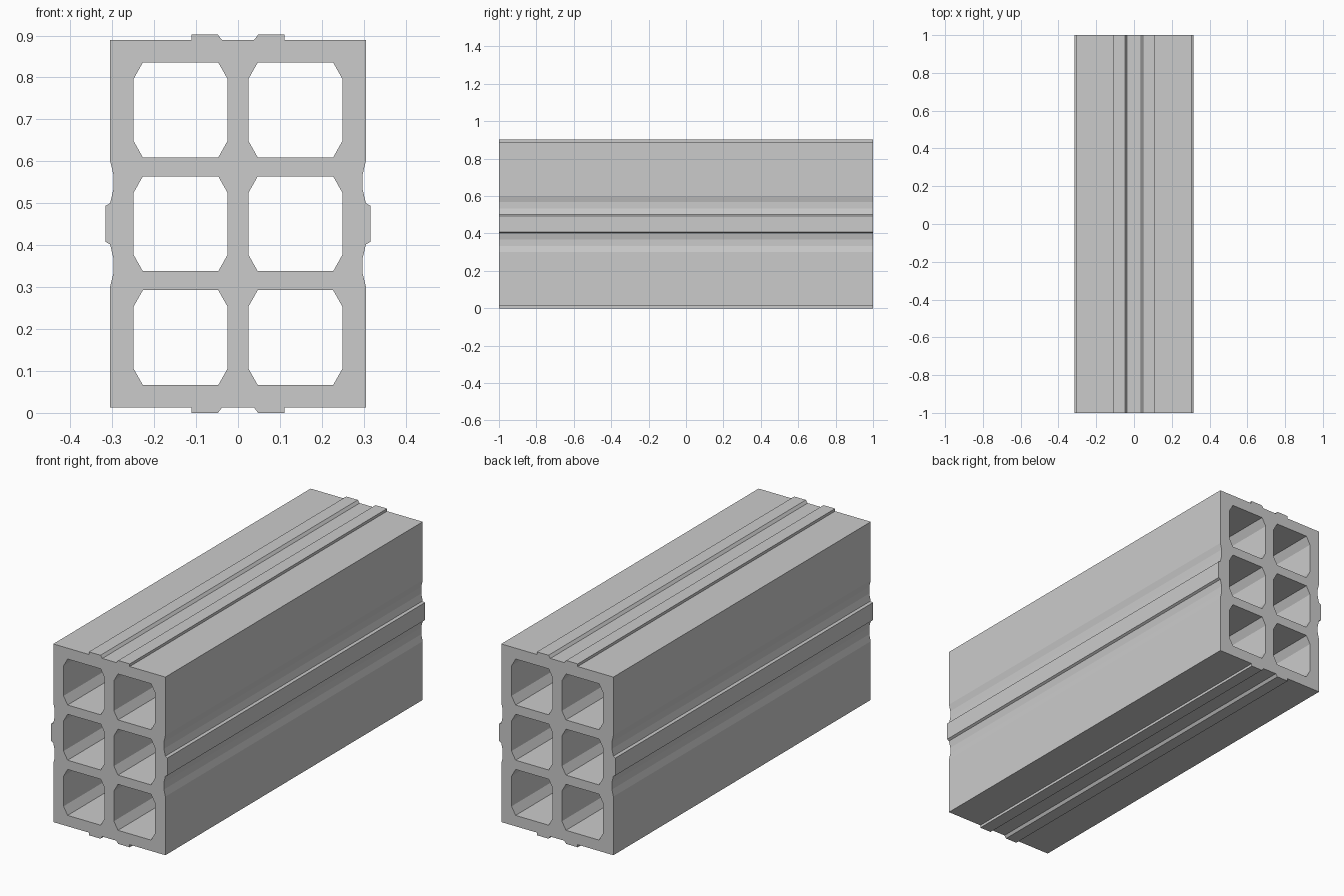
import bpy, bmesh
from mathutils import Vector

if "Cube" in bpy.data.objects:
    bpy.data.objects.remove(bpy.data.objects["Cube"])

MID = 0.451       # height of the horizontal symmetry plane
HALF_LEN = 1.0

# Upper right quarter of the outline: (x, height above the middle)
quarter = [(0.316, 0.043), (0.305, 0.049), (0.297, 0.083), (0.297, 0.117),
           (0.305, 0.150), (0.305, 0.438), (0.111, 0.438), (0.111, 0.451),
           (0.048, 0.451), (0.038, 0.438)]
upper = quarter + [(-x, z) for x, z in reversed(quarter)]
outline = upper + [(x, -z) for x, z in reversed(upper)]


def channel(cx, cz, hx=0.112, hz=0.113, dx=0.022, dz=0.039):
    """Rectangle with chamfered corners."""
    half = [(hx, -hz + dz), (hx, hz - dz), (hx - dx, hz), (-hx + dx, hz)]
    pts = half + [(-x, -z) for x, z in half]
    return [(cx + x, cz + z) for x, z in pts]


bm = bmesh.new()


def add_loop(points):
    vs = [bm.verts.new((x, -HALF_LEN, MID + z)) for x, z in points]
    return [bm.edges.new((v, vs[(i + 1) % len(vs)])) for i, v in enumerate(vs)]


# Outer profile and six through channels
edges = add_loop(outline)
for cx in (-0.137, 0.137):
    for cz in (-0.2715, 0, 0.2715):
        edges += add_loop(channel(cx, cz))

# Fill the section and extrude it along the length
bmesh.ops.triangle_fill(bm, use_beauty=True, use_dissolve=False, edges=edges,
                        normal=Vector((0, -1, 0)))
res = bmesh.ops.extrude_face_region(bm, geom=bm.faces[:], use_keep_orig=True)
moved = [g for g in res["geom"] if isinstance(g, bmesh.types.BMVert)]
bmesh.ops.translate(bm, verts=moved, vec=(0, 2 * HALF_LEN, 0))
bmesh.ops.recalc_face_normals(bm, faces=bm.faces[:])

mesh = bpy.data.meshes.new("hollow_block")
bm.to_mesh(mesh)
bm.free()
block = bpy.data.objects.new("hollow_block", mesh)
bpy.context.collection.objects.link(block)
